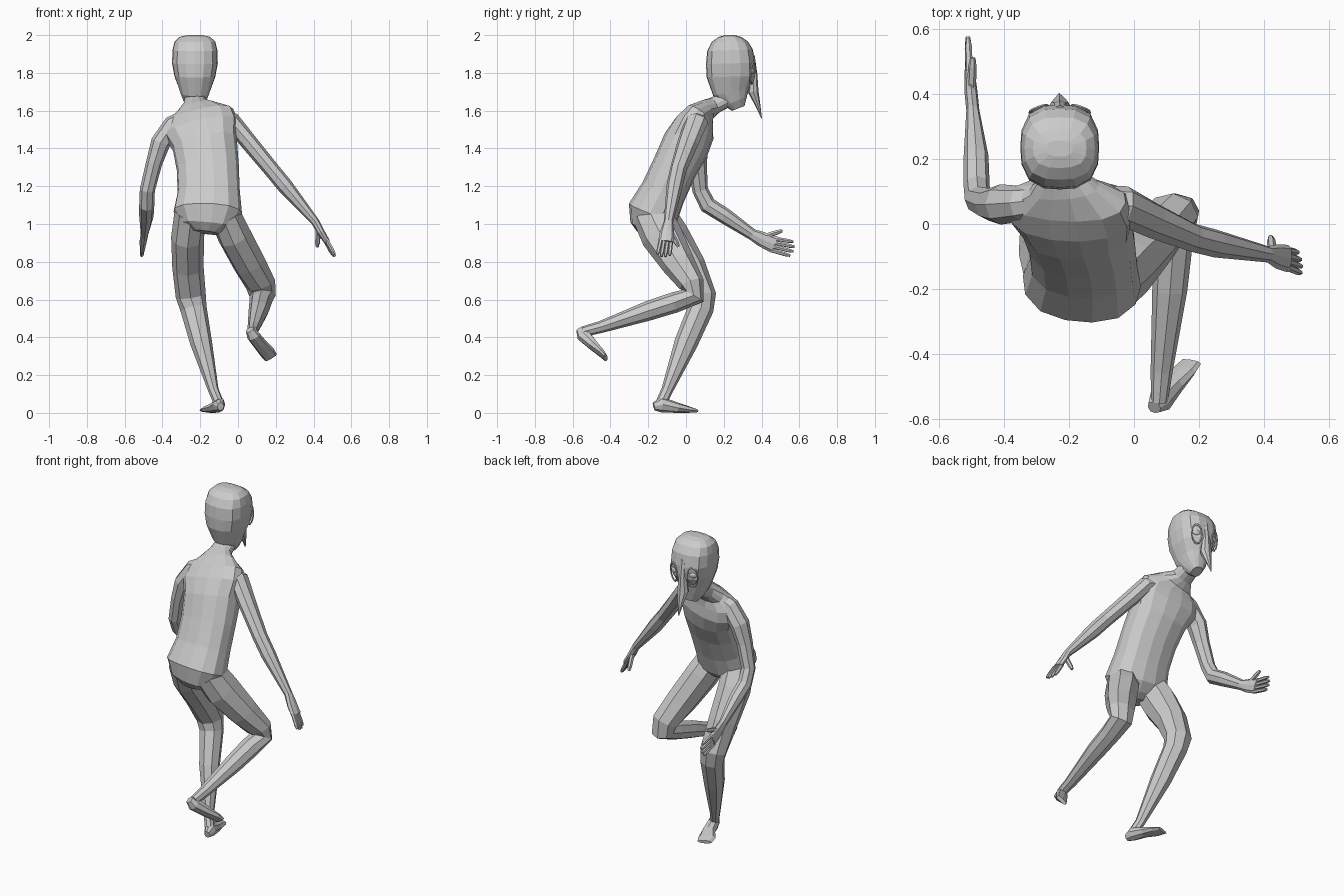
import bpy, bmesh
from math import cos, sin, pi, radians
from mathutils import Vector


def loft(name, rings, sides=8, side=(1, 0, 0), power=2.0):
    """Skin rings of (x, y, z, half width, half depth[, side tilt]) along their path."""
    bm = bmesh.new()
    pts = [Vector(r[:3]) for r in rings]
    loops = []
    for i, r in enumerate(rings):
        t = Vector((0, 0, 0))
        if i > 0:
            t += (pts[i] - pts[i - 1]).normalized()
        if i < len(pts) - 1:
            t += (pts[i + 1] - pts[i]).normalized()
        t.normalize()
        s = Vector(side) + Vector((0, 0, r[5] if len(r) > 5 else 0))
        s = (s - t * s.dot(t)).normalized()
        n = t.cross(s)
        loop = []
        for k in range(sides):
            c, d = cos(2 * pi * k / sides), sin(2 * pi * k / sides)
            f = (abs(c) ** power + abs(d) ** power) ** (-1 / power)
            loop.append(bm.verts.new(pts[i] + s * c * f * r[3] + n * d * f * r[4]))
        loops.append(loop)
    for a, b in zip(loops, loops[1:]):
        for k in range(sides):
            j = (k + 1) % sides
            bm.faces.new((a[k], a[j], b[j], b[k]))
    bm.faces.new(loops[0])
    bm.faces.new(loops[-1])
    bmesh.ops.recalc_face_normals(bm, faces=bm.faces)
    me = bpy.data.meshes.new(name)
    bm.to_mesh(me)
    bm.free()
    ob = bpy.data.objects.new(name, me)
    bpy.context.collection.objects.link(ob)
    return ob


def digit(name, a, b, r):
    a, b = Vector(a), Vector(b)
    m = a.lerp(b, 0.75)
    loft(name, [(*a, r, r), (*m, r * .95, r * .95), (*b, r * .6, r * .6)], 6, side=(0.3, 0.5, 0.8))


def fingers(name, knuckle, spread, reach):
    k, s, d = Vector(knuckle), Vector(spread), Vector(reach)
    for i, length in enumerate((0.92, 1.0, 0.98, 0.85)):
        u = i / 1.5 - 1
        digit(f"{name}_finger_{i + 1}", k + s * u * .85, k + s * u + d * length, .0115)


# Torso and neck, leaning forward
loft("torso", [
    (-.17, -.20, .955, .07, .06), (-.165, -.195, .99, .14, .10),
    (-.16, -.175, 1.06, .182, .135), (-.155, -.12, 1.17, .165, .12),
    (-.16, -.06, 1.30, .165, .118, .05), (-.175, 0, 1.42, .172, .125, .12),
    (-.195, .045, 1.505, .20, .11, .2), (-.205, .075, 1.565, .185, .08, .2),
    (-.215, .11, 1.605, .11, .055, .1), (-.225, .155, 1.63, .065, .045),
    (-.228, .23, 1.67, .055, .045)], 14, side=(1, -.08, 0), power=2.4)

# Head, a rounded box with a narrow jaw
loft("head", [
    (-.228, .277, 1.612, .032, .035), (-.228, .262, 1.65, .058, .065),
    (-.228, .24, 1.70, .078, .098), (-.228, .237, 1.78, .108, .128),
    (-.228, .236, 1.85, .121, .13), (-.228, .233, 1.92, .119, .121),
    (-.228, .232, 1.965, .108, .096), (-.228, .232, 1.99, .082, .06),
    (-.228, .232, 2.0, .04, .025)], 16, power=2.8)

# Long pointed nose
loft("beak", [
    (-.228, .350, 1.89, .018, .014), (-.228, .358, 1.79, .024, .02),
    (-.228, .356, 1.70, .036, .028), (-.228, .380, 1.63, .018, .014),
    (-.23, .40, 1.56, .002, .002)])

# Eyes in oval sockets, nearly flush with the face
for sgn, word in ((-1, "left"), (1, "right")):
    x = -.228 + sgn * .064
    turn = (radians(84), 0, radians(-sgn * 20))
    bpy.ops.mesh.primitive_torus_add(
        major_segments=16, minor_segments=5, major_radius=.04, minor_radius=.005,
        location=(x, .352, 1.80), rotation=turn)
    bpy.context.object.name = word + "_eye_socket"
    bpy.context.object.scale = (.75, 1.45, 1)
    bpy.ops.mesh.primitive_uv_sphere_add(
        segments=12, ring_count=8, radius=1, location=(x, .35, 1.81), rotation=turn)
    bpy.context.object.name = word + "_eye"
    bpy.context.object.scale = (.024, .016, .010)

# Arm bent forward
loft("left_arm", [
    (-.25, .07, 1.57, .05, .045), (-.345, .062, 1.52, .055, .055),
    (-.41, .06, 1.43, .052, .062), (-.445, .06, 1.32, .043, .05),
    (-.48, .075, 1.18, .04, .042), (-.483, .115, 1.10, .04, .045),
    (-.485, .21, 1.04, .038, .042), (-.495, .35, .945, .02, .03),
    (-.50, .40, .92, .02, .04), (-.505, .47, .89, .016, .046)])
fingers("left", (-.506, .46, .892), (0, .012, .036), (-.004, .113, -.026))
digit("left_thumb", (-.50, .40, .93), (-.495, .51, .965), .014)

# Arm stretched out to the side
loft("right_arm", [
    (-.13, .065, 1.565, .055, .045), (-.03, .055, 1.54, .062, .05),
    (.06, .01, 1.43, .056, .045), (.18, -.042, 1.285, .044, .042),
    (.25, -.06, 1.20, .043, .042), (.41, -.093, 1.01, .025, .022),
    (.44, -.10, .955, .038, .02), (.472, -.106, .905, .042, .016)], side=(0, 1, 0))
fingers("right", (.465, -.106, .915), (.006, -.032, 0), (.048, -.014, -.088))
digit("right_thumb", (.425, -.085, .97), (.42, -.04, .88), .014)

# Standing leg and foot
loft("left_leg", [
    (-.25, -.17, 1.07, .085, .10), (-.267, -.09, .93, .087, .11),
    (-.265, .015, .77, .083, .092), (-.25, .085, .62, .08, .075),
    (-.235, .078, .55, .07, .068), (-.195, 0, .37, .058, .062),
    (-.13, -.10, .12, .028, .031), (-.105, -.128, .06, .027, .03)])
loft("left_foot", [
    (-.092, -.17, .034, .018, .022), (-.10, -.13, .044, .033, .042),
    (-.12, -.05, .028, .038, .028), (-.15, .01, .018, .05, .018),
    (-.165, .052, .012, .042, .01)])

# Raised leg folded back, and its foot
loft("right_leg", [
    (-.07, -.185, 1.05, .085, .10), (-.02, -.13, .94, .09, .11),
    (.06, -.04, .79, .088, .088), (.12, .03, .68, .08, .068),
    (.13, .04, .62, .07, .062), (.12, -.06, .585, .06, .055),
    (.11, -.2, .54, .054, .052), (.085, -.45, .455, .034, .032),
    (.078, -.545, .43, .026, .028)])
loft("right_foot", [
    (.062, -.563, .44, .022, .02), (.08, -.543, .41, .034, .037),
    (.12, -.492, .36, .036, .027), (.155, -.45, .32, .04, .017),
    (.175, -.425, .293, .036, .011)], side=(1, 0, .4), power=2.6)
